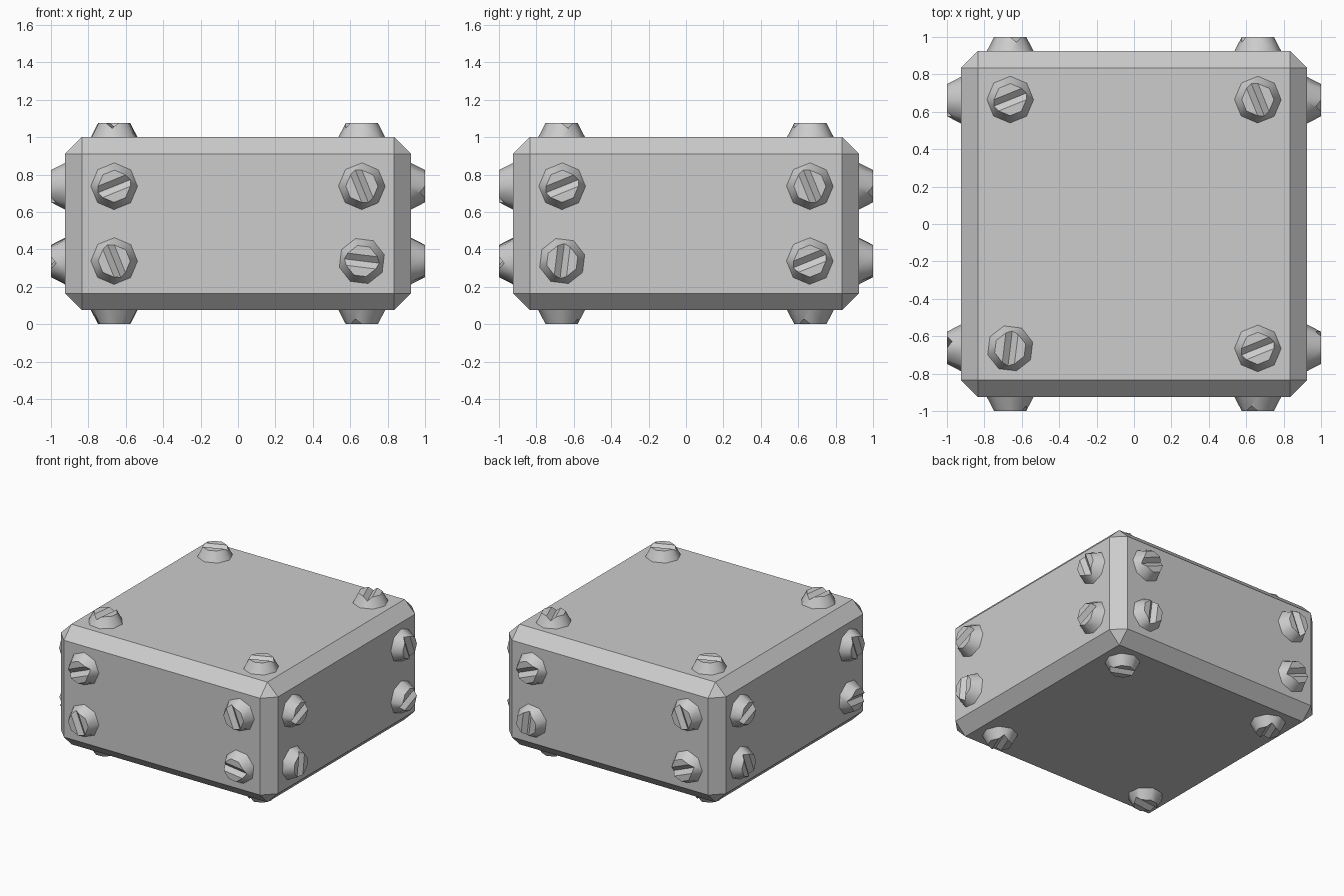
import bpy
import bmesh
from math import radians
from mathutils import Matrix, Vector

default_cube = bpy.data.objects.get("Cube")
if default_cube:
    bpy.data.objects.remove(default_cube, do_unlink=True)

# Single grey metal colour
metal = bpy.data.materials.new("grey_metal")
metal.use_nodes = True
grey = (0.604, 0.604, 0.604, 1)
metal.diffuse_color = grey
metal.node_tree.nodes["Principled BSDF"].inputs["Base Color"].default_value = grey

HALF, LOW, HIGH, CHAMFER = 0.925, 0.075, 1.0, 0.09
MID = (LOW + HIGH) / 2
BOLT_HEIGHT, SINK = 0.075, 0.01
BASE_RADIUS, TOP_RADIUS, GROOVE_DEPTH = 0.13, 0.086, 0.028


def mesh_from(bm, name):
    mesh = bpy.data.meshes.new(name)
    bm.to_mesh(mesh)
    bm.free()
    mesh.materials.append(metal)
    return mesh


def place(name, mesh, matrix):
    obj = bpy.data.objects.new(name, mesh)
    bpy.context.collection.objects.link(obj)
    obj.matrix_world = matrix
    return obj


# Chamfered block
bm = bmesh.new()
bmesh.ops.create_cube(bm, size=1)
bmesh.ops.scale(bm, verts=bm.verts, vec=(2 * HALF, 2 * HALF, HIGH - LOW))
bmesh.ops.bevel(bm, geom=bm.edges[:], offset=CHAMFER, segments=1, affect="EDGES")
place("body", mesh_from(bm, "body"), Matrix.Translation((0, 0, MID)))


# Eight-sided tapered bolt with a V groove along its local x
def bolt_mesh():
    bm = bmesh.new()
    height = BOLT_HEIGHT + SINK
    bmesh.ops.create_cone(bm, cap_ends=True, segments=8, radius1=BASE_RADIUS,
                          radius2=TOP_RADIUS, depth=height)
    bmesh.ops.rotate(bm, verts=bm.verts, matrix=Matrix.Rotation(radians(22.5), 3, "Z"))
    bmesh.ops.translate(bm, verts=bm.verts, vec=(0, 0, height / 2 - SINK))
    top_z = BOLT_HEIGHT - 1e-4
    half_width = min(abs(v.co.y) for v in bm.verts if v.co.z > top_z)
    for y in (-half_width, 0, half_width):
        caps = [f for f in bm.faces if all(v.co.z > top_z for v in f.verts)]
        geom = set(caps)
        for f in caps:
            geom.update(f.edges)
            geom.update(f.verts)
        bmesh.ops.bisect_plane(bm, geom=list(geom), dist=1e-5,
                               plane_co=(0, y, 0), plane_no=(0, 1, 0))
    # Slide the groove ends down the sloping sides
    flare = (BASE_RADIUS - TOP_RADIUS) / height * GROOVE_DEPTH
    for v in bm.verts:
        if v.co.z > top_z and abs(v.co.y) < 1e-4:
            v.co.z -= GROOVE_DEPTH
            v.co.x += flare if v.co.x > 0 else -flare
    # Round shading on the sides only
    bm.normal_update()
    for f in bm.faces:
        f.smooth = min(v.co.z for v in f.verts) < 0 < f.normal.z < 0.7
    return mesh_from(bm, "bolt")


bolt = bolt_mesh()

# Groove angles: top left, top right, bottom left, bottom right
MIXED = (22, 112, 112, -7)
PLAIN = (22, 112, 83, 22)
X, Y, Z = Vector((1, 0, 0)), Vector((0, 1, 0)), Vector((0, 0, 1))
# Side name, direction to its right, direction up, groove angles
SIDES = [
    ("front", X, Z, MIXED), ("back", -X, Z, PLAIN),
    ("left", Y, Z, PLAIN), ("right", -Y, Z, MIXED),
    ("top", X, Y, PLAIN), ("bottom", -X, Y, MIXED),
]
CORNERS = [("upper_first", -1, 1), ("upper_second", 1, 1),
           ("lower_first", -1, -1), ("lower_second", 1, -1)]

for side, right, up, angles in SIDES:
    out = right.cross(up)
    basis = Matrix((right, up, out)).transposed().to_4x4()
    reach = (HIGH - LOW) / 2 if abs(out.z) > 0.5 else HALF
    rise = 0.665 if abs(out.z) > 0.5 else 0.2
    for (corner, sx, sy), angle in zip(CORNERS, angles):
        spot = Z * MID + right * sx * 0.662 + up * sy * rise + out * reach
        place(f"{side}_bolt_{corner}", bolt,
              Matrix.Translation(spot) @ basis @ Matrix.Rotation(radians(angle), 4, "Z"))
